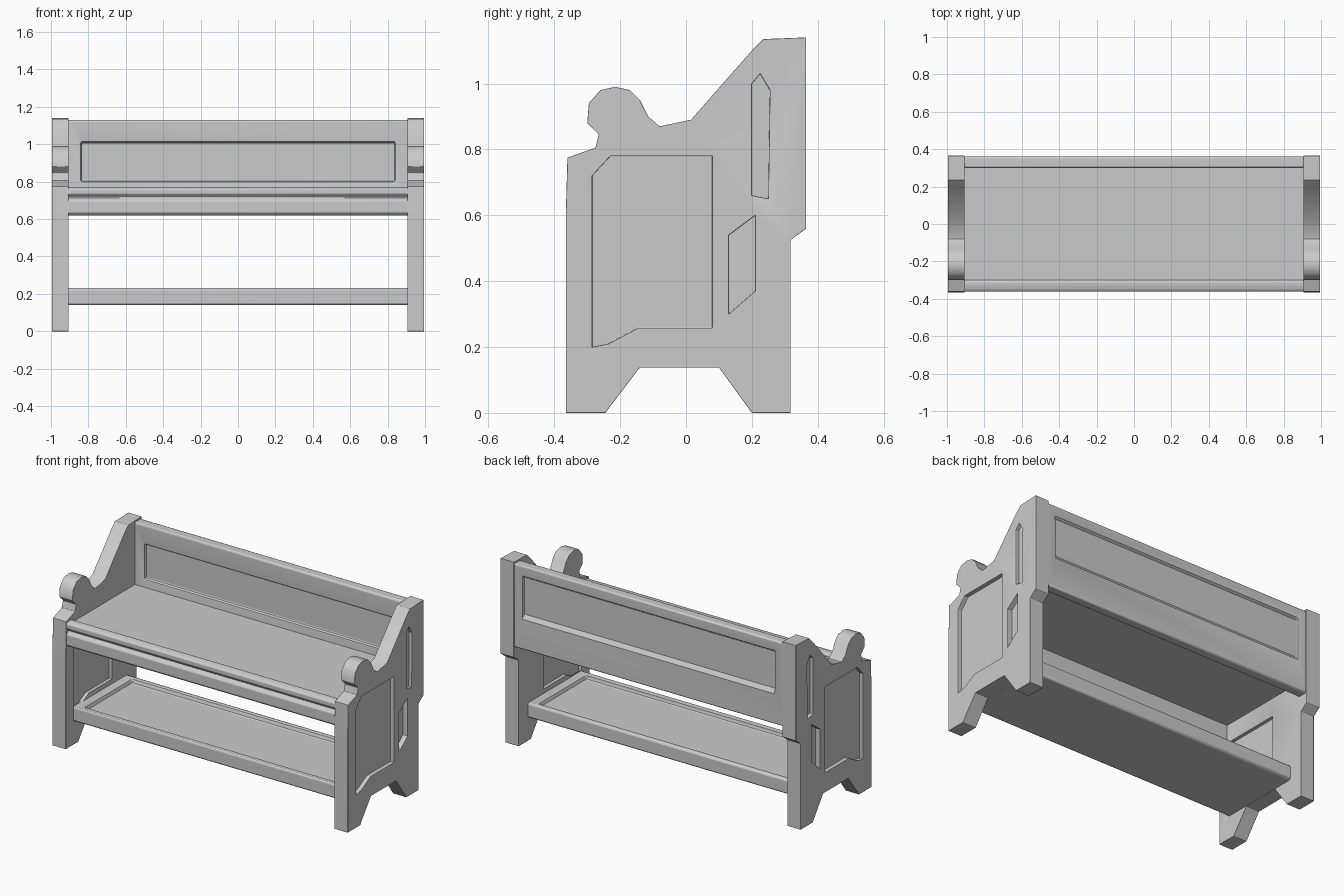
import bpy, bmesh, math

if "Cube" in bpy.data.objects:
    bpy.data.objects.remove(bpy.data.objects["Cube"])

gray = bpy.data.materials.new("light gray")
gray.diffuse_color = (0.6, 0.6, 0.6, 1)
gray.use_nodes = True
gray.node_tree.nodes["Principled BSDF"].inputs["Base Color"].default_value = gray.diffuse_color


def prism(name, pts, x0, x1):
    """Extrude a (y, z) outline from x0 to x1."""
    bm = bmesh.new()
    a = [bm.verts.new((x0, y, z)) for y, z in pts]
    b = [bm.verts.new((x1, y, z)) for y, z in pts]
    bm.faces.new(a)
    bm.faces.new(b[::-1])
    n = len(pts)
    for i in range(n):
        bm.faces.new((a[i], b[i], b[(i + 1) % n], a[(i + 1) % n]))
    bmesh.ops.recalc_face_normals(bm, faces=bm.faces)
    me = bpy.data.meshes.new(name)
    bm.to_mesh(me)
    bm.free()
    me.materials.append(gray)
    ob = bpy.data.objects.new(name, me)
    bpy.context.collection.objects.link(ob)
    return ob


def rect(y0, y1, z0, z1):
    return [(y0, z0), (y1, z0), (y1, z1), (y0, z1)]


def cut(ob, cutter):
    m = ob.modifiers.new("recess", 'BOOLEAN')
    m.object = cutter
    m.operation = 'DIFFERENCE'
    m.solver = 'EXACT'
    cutter.hide_render = True
    cutter.hide_viewport = True


def soften(ob, width):
    b = ob.modifiers.new("round", 'BEVEL')
    b.width = width
    b.segments = 2
    b.limit_method = 'ANGLE'
    b.angle_limit = math.radians(40)
    bpy.ops.object.select_all(action='DESELECT')
    ob.select_set(True)
    bpy.context.view_layer.objects.active = ob
    bpy.ops.object.shade_smooth_by_angle(angle=math.radians(40))


# End panels: feet, arm scroll and high back post in one outline
outline = [(-.365, 0), (-.245, 0), (-.14, .138), (.10, .138), (.20, 0), (.318, 0),
           (.318, .525), (.365, .56), (.365, 1.14), (.235, 1.135), (.20, 1.10),
           (.015, .89), (-.08, .87), (-.115, .90), (-.14, .95), (-.17, .98),
           (-.215, .99), (-.26, .98), (-.295, .94), (-.30, .88), (-.265, .845),
           (-.275, .805), (-.36, .775), (-.365, .6)]
field = [(-.285, .20), (-.235, .21), (-.145, .258), (.08, .258), (.08, .78),
         (-.23, .78), (-.285, .72)]
slot = [(.13, .30), (.21, .37), (.21, .60), (.13, .54)]
groove = [(.20, .66), (.25, .65), (.255, .98), (.225, 1.03), (.20, 1.0)]
for side, s in (("left", -1), ("right", 1)):
    end = prism(side + "_end", outline, s * .905, s * .995)
    cut(end, prism(side + "_field_cutter", field, s * .97, s * 1.1))
    cut(end, prism(side + "_inner_cutter", [(y, min(z, .6)) for y, z in field[:5]] + [(-.285, .6)],
                   s * .8, s * .925))
    cut(end, prism(side + "_slot_cutter", slot, s * .965, s * 1.1))
    cut(end, prism(side + "_groove_cutter", groove, s * .975, s * 1.1))
    soften(end, .013)

# Back panel, recessed on both faces
W = .91
back = prism("back_panel", rect(.30, .36, .62, 1.13), -W, W)
cut(back, prism("back_front_cutter", rect(.2, .318, .80, 1.01), -.84, .84))
cut(back, prism("back_rear_cutter", [(.342, .83), (.45, .68), (.45, 1.09), (.342, 1.06)], -.85, .85))
soften(back, .01)

# Seat board and moulded front apron
prism("seat", rect(-.31, .31, .71, .75), -W, W)
apron = prism("front_apron", [(-.30, .62), (-.345, .62), (-.36, .635), (-.36, .695), (-.34, .715),
                              (-.36, .735), (-.36, .76), (-.345, .77), (-.31, .77), (-.30, .76)], -W, W)
soften(apron, .004)

# Lower shelf with a raised rim
shelf = prism("lower_shelf", rect(-.29, .23, .14, .23), -.92, .92)
cut(shelf, prism("shelf_cutter", rect(-.255, .195, .205, .4), -.85, .85))
soften(shelf, .012)
